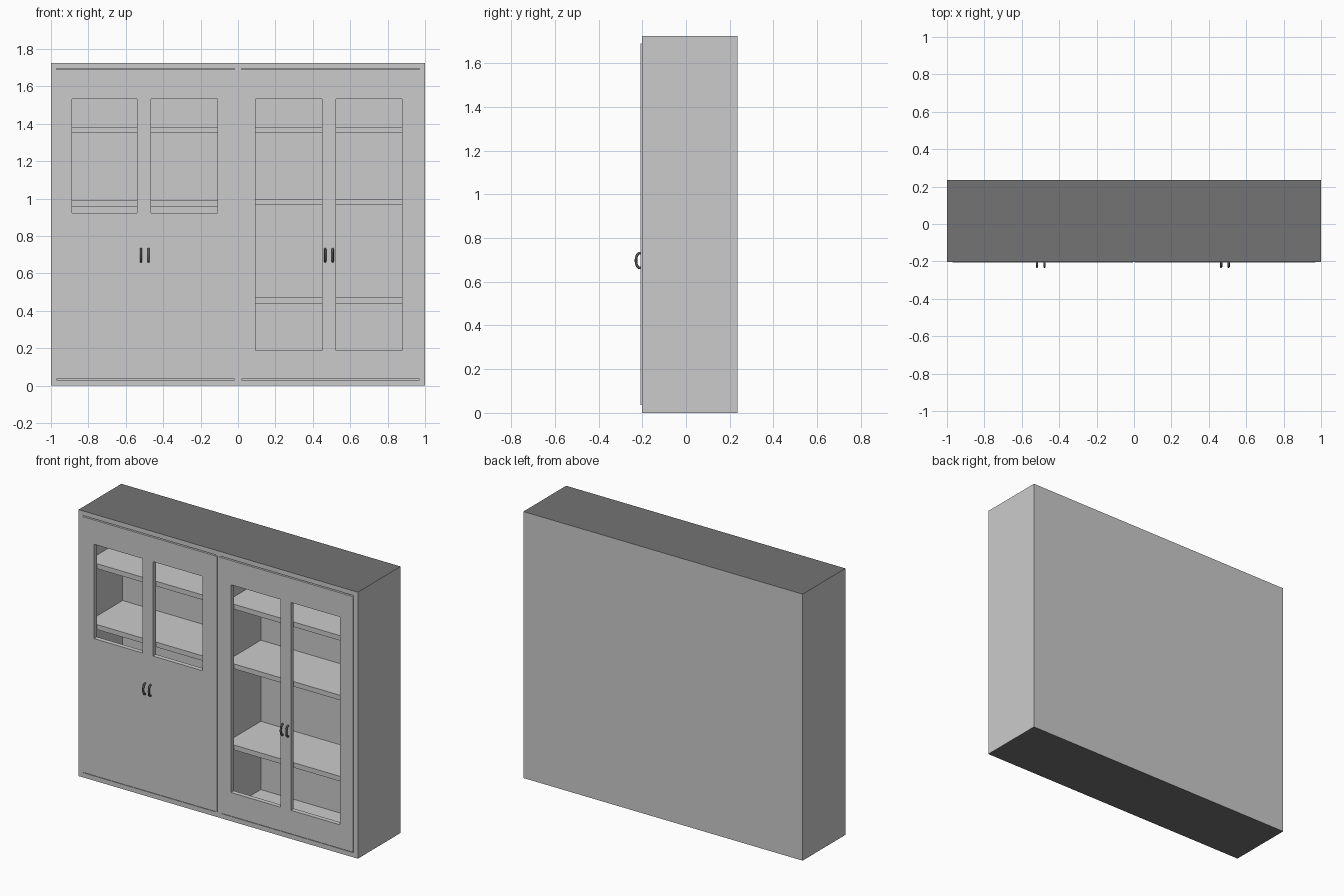
import bpy, bmesh, math
from mathutils import Vector

if "Cube" in bpy.data.objects:
    bpy.data.objects.remove(bpy.data.objects["Cube"])


def material(name, v):
    m = bpy.data.materials.new(name)
    m.diffuse_color = (v, v, v, 1)
    m.use_nodes = True
    m.node_tree.nodes["Principled BSDF"].inputs["Base Color"].default_value = m.diffuse_color
    return m


LIGHT = material("light_grey", 0.6)
DARK = material("dark_grey", 0.175)
METAL = material("handle_grey", 0.1)


def add_object(name, bm, *mats):
    me = bpy.data.meshes.new(name)
    bm.to_mesh(me)
    bm.free()
    ob = bpy.data.objects.new(name, me)
    for m in mats:
        me.materials.append(m)
    bpy.context.collection.objects.link(ob)
    return ob


def board(name, x, y, z, outer=0):
    """Box from ranges; outer = +1/-1 paints the top/bottom face dark."""
    bm = bmesh.new()
    bmesh.ops.create_cube(bm, size=1)
    for v in bm.verts:
        v.co = Vector([r[0] if c < 0 else r[1] for c, r in zip(v.co, (x, y, z))])
    bm.normal_update()
    for f in bm.faces:
        f.material_index = 1 if f.normal.z * outer > 0.9 else 0
    return add_object(name, bm, LIGHT, DARK)


FRONT, BACK, H, T = -0.202, 0.235, 1.725, 0.03

# Carcass
board("top_panel", (-1, 1), (FRONT, BACK), (H - T, H), 1)
board("bottom_panel", (-1, 1), (FRONT, BACK), (0, T), -1)
for side, s in (("left", -1), ("right", 1)):
    board(side + "_side", sorted((s, s * (1 - T))), (FRONT, BACK), (T, H - T))
board("back_panel", (-0.97, 0.97), (BACK - T, BACK), (T, H - T))
board("middle_partition", (-0.02, 0.02), (FRONT, BACK - T), (T, H - T))

# Shelves
for side, x, tops in (("left", (-0.97, -0.02), (1.383, 0.989, 0.472)),
                      ("right", (0.02, 0.97), (1.383, 0.997, 0.472))):
    for i, z in enumerate(tops):
        board(f"{side}_shelf_{i + 1}", x, (-0.155, BACK - T), (z - 0.032, z))


def door(name, xs, zs):
    """Flat door sheet with two window openings, thickened by solidify."""
    bm = bmesh.new()
    grid = [[bm.verts.new((x, -0.207, z)) for z in zs] for x in xs]
    for i in range(len(xs) - 1):
        for j in range(len(zs) - 1):
            if i in (1, 3) and j == 1:
                continue
            bm.faces.new((grid[i][j], grid[i + 1][j],
                          grid[i + 1][j + 1], grid[i][j + 1]))
    ob = add_object(name, bm, LIGHT)
    mod = ob.modifiers.new("thickness", 'SOLIDIFY')
    mod.thickness = 0.03
    mod.offset = -1


# Doors
door("left_door", (-0.97, -0.887, -0.539, -0.464, -0.11, -0.006),
     (0.035, 0.922, 1.533, 1.69))
door("right_door", (0.006, 0.094, 0.45, 0.523, 0.877, 0.97),
     (0.035, 0.188, 1.533, 1.69))

# Handles: rounded C-shaped pulls
for i, x in enumerate((-0.519, -0.479, 0.466, 0.506)):
    cu = bpy.data.curves.new(f"handle_{i + 1}", 'CURVE')
    cu.dimensions = '3D'
    cu.bevel_depth = 0.006
    cu.bevel_resolution = 2
    cu.use_fill_caps = True
    sp = cu.splines.new('POLY')
    path = [(-0.2, -0.034)]
    for k in range(9):
        a = math.pi * (k / 8 - 0.5)
        path.append((-0.212 - 0.017 * math.cos(a), 0.034 * math.sin(a)))
    path.append((-0.2, 0.034))
    sp.points.add(len(path) - 1)
    for p, (y, z) in zip(sp.points, path):
        p.co = (x, y, 0.697 + z, 1)
    sp.use_smooth = True
    cu.materials.append(METAL)
    bpy.context.collection.objects.link(bpy.data.objects.new(f"handle_{i + 1}", cu))
